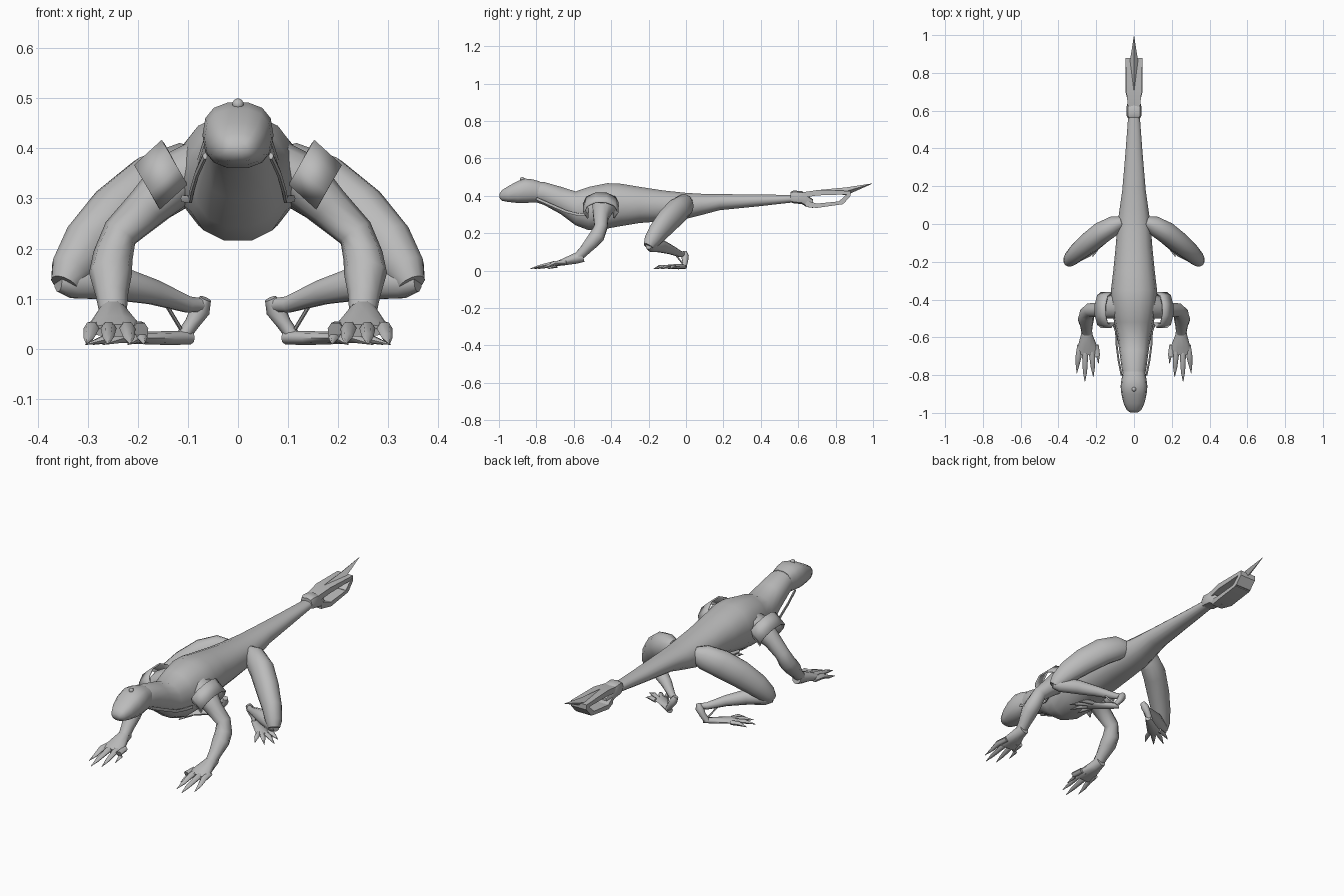
import bpy, bmesh, math
from mathutils import Vector

grey = bpy.data.materials.new("plain grey")
grey.diffuse_color = (0.5, 0.5, 0.5, 1)


def finish(name, bm, mirror=False, angle=40):
    bmesh.ops.recalc_face_normals(bm, faces=bm.faces)
    me = bpy.data.meshes.new(name)
    bm.to_mesh(me)
    bm.free()
    me.materials.append(grey)
    ob = bpy.data.objects.new(name, me)
    bpy.context.collection.objects.link(ob)
    bpy.ops.object.select_all(action='DESELECT')
    ob.select_set(True)
    bpy.context.view_layer.objects.active = ob
    bpy.ops.object.shade_smooth_by_angle(angle=math.radians(angle))
    if mirror:
        ob.modifiers.new("mirror", 'MIRROR')
    return ob


def skin(bm, rings):
    """Join rings of points into a closed tube with capped ends."""
    vs = [[bm.verts.new(p) for p in r] for r in rings]
    n = len(vs[0])
    for a, b in zip(vs, vs[1:]):
        for i in range(n):
            bm.faces.new((a[i], a[(i + 1) % n], b[(i + 1) % n], b[i]))
    bm.faces.new(vs[0])
    bm.faces.new(vs[-1])


def limb(bm, rows, ref=(0, 0, 1), n=10):
    """Tube along a path; each row is x, y, z, side radius, other radius."""
    pts = [Vector(r[:3]) for r in rows]
    rings = []
    for i, r in enumerate(rows):
        t = pts[min(i + 1, len(pts) - 1)] - pts[max(i - 1, 0)]
        u = t.cross(Vector(ref)).normalized()
        v = u.cross(t).normalized()
        rings.append([pts[i] + u * r[3] * math.cos(k * math.tau / n)
                      + v * r[4] * math.sin(k * math.tau / n) for k in range(n)])
    skin(bm, rings)


def trunk(name, rows, n=14, power=1.0):
    """Body loft along y; each row is y, top, bottom, half width."""
    rings = []
    for y, top, bot, w in rows:
        ring = []
        for k in range(n):
            a = (k + 0.5) * math.tau / n if n == 4 else k * math.tau / n
            c, s = math.cos(a), math.sin(a)
            ring.append((w * math.copysign(abs(c) ** power, c), y,
                         (top + bot) / 2 + (top - bot) / 2 * math.copysign(abs(s) ** power, s)))
        rings.append(ring)
    bm = bmesh.new()
    skin(bm, rings)
    return finish(name, bm)


# Torso and tail
trunk("torso", [
    (-0.82, 0.475, 0.37, 0.055), (-0.76, 0.475, 0.35, 0.066), (-0.67, 0.45, 0.30, 0.078),
    (-0.59, 0.425, 0.24, 0.09), (-0.52, 0.45, 0.213, 0.105), (-0.42, 0.47, 0.222, 0.122),
    (-0.35, 0.467, 0.235, 0.122), (-0.25, 0.45, 0.252, 0.11), (-0.12, 0.43, 0.262, 0.097),
    (0.0, 0.417, 0.275, 0.088), (0.08, 0.412, 0.295, 0.076), (0.18, 0.41, 0.322, 0.062),
    (0.38, 0.407, 0.342, 0.045), (0.58, 0.405, 0.365, 0.03)], power=0.9)

# Head with a small ball on the brow
trunk("head", [
    (-0.998, 0.41, 0.39, 0.02), (-0.985, 0.43, 0.373, 0.038), (-0.95, 0.452, 0.366, 0.055),
    (-0.90, 0.48, 0.36, 0.067), (-0.86, 0.493, 0.36, 0.071), (-0.82, 0.489, 0.363, 0.066),
    (-0.78, 0.477, 0.365, 0.058)], power=0.8)
bm = bmesh.new()
bmesh.ops.create_uvsphere(bm, u_segments=10, v_segments=8, radius=0.012)
bmesh.ops.translate(bm, verts=bm.verts, vec=(0, -0.875, 0.488))
finish("brow_ball", bm)

# Tail collar
trunk("tail_collar", [
    (0.56, 0.42, 0.365, 0.033), (0.575, 0.428, 0.36, 0.04), (0.62, 0.425, 0.355, 0.04),
    (0.645, 0.405, 0.34, 0.033), (0.68, 0.38, 0.335, 0.022)], n=8, power=0.7)


def box_loft(bm, rows):
    """Rectangular bar; each row is y, top, bottom, half width."""
    skin(bm, [[(-w, y, b), (w, y, b), (w, y, t), (-w, y, t)] for y, t, b, w in rows])


# Slotted tail blade: lower plate, rear riser, upper plate and spike
bm = bmesh.new()
box_loft(bm, [(0.64, 0.375, 0.34, 0.03), (0.70, 0.358, 0.335, 0.045), (0.84, 0.372, 0.355, 0.045)])
box_loft(bm, [(0.82, 0.372, 0.354, 0.045), (0.845, 0.395, 0.36, 0.045), (0.88, 0.425, 0.40, 0.045)])
box_loft(bm, [(0.60, 0.415, 0.385, 0.03), (0.70, 0.43, 0.402, 0.04), (0.88, 0.426, 0.408, 0.045)])
finish("tail_blade", bm, angle=20)
bm = bmesh.new()
limb(bm, [(0, 0.60, 0.40, 0.02, 0.012), (0, 0.70, 0.418, 0.013, 0.012), (0, 0.86, 0.425, 0.022, 0.02),
          (0, 0.995, 0.465, 0.001, 0.001)], n=4)
finish("tail_spike", bm, angle=20)

# Front limbs
bm = bmesh.new()
limb(bm, [(0.07, -0.43, 0.36, 0.06, 0.075), (0.13, -0.445, 0.335, 0.055, 0.06),
          (0.18, -0.455, 0.285, 0.043, 0.042), (0.235, -0.455, 0.232, 0.036, 0.036),
          (0.25, -0.475, 0.185, 0.04, 0.042), (0.255, -0.505, 0.15, 0.043, 0.038),
          (0.252, -0.545, 0.105, 0.032, 0.029), (0.25, -0.575, 0.075, 0.028, 0.026)], ref=(0, 1, 0))
finish("front_leg", bm, True, 60)
bm = bmesh.new()
limb(bm, [(0.25, -0.55, 0.075, 0.025, 0.03), (0.25, -0.59, 0.065, 0.032, 0.03),
          (0.247, -0.65, 0.047, 0.052, 0.02), (0.245, -0.69, 0.036, 0.06, 0.013)])
finish("front_palm", bm, True, 60)
bm = bmesh.new()
for bx, tx, ty in ((0.20, 0.188, -0.74), (0.225, 0.215, -0.81), (0.258, 0.26, -0.835), (0.287, 0.303, -0.79)):
    limb(bm, [(bx, -0.64, 0.042, 0.013, 0.014), (bx * 0.6 + tx * 0.4, -0.70, 0.04, 0.016, 0.014),
              (bx * 0.3 + tx * 0.7, ty + 0.05, 0.022, 0.011, 0.009), (tx, ty, 0.009, 0.001, 0.001)], n=6)
finish("front_fingers", bm, True, 60)

# Open shoulder cuffs
bm = bmesh.new()
edges = []
for cx, cz in ((0.122, 0.364), (0.177, 0.314)):
    ring = []
    for k in range(8):
        a = math.radians(-40 + k * 260 / 7)
        s = math.sin(a) * 0.065
        ring.append(bm.verts.new((cx + 0.5 * s, -0.455 + 0.095 * math.cos(a), cz + 0.86 * s)))
    edges.append(ring)
for i in range(7):
    bm.faces.new((edges[0][i], edges[0][i + 1], edges[1][i + 1], edges[1][i]))
cuff = finish("shoulder_cuff", bm, True, 30)
cuff.modifiers.new("thickness", 'SOLIDIFY').thickness = 0.008

# Cords from the jaw to the shoulders
bm = bmesh.new()
limb(bm, [(0.066, -0.80, 0.385, 0.005, 0.008), (0.082, -0.72, 0.35, 0.005, 0.008),
          (0.092, -0.64, 0.315, 0.005, 0.008), (0.095, -0.57, 0.298, 0.005, 0.008),
          (0.11, -0.53, 0.30, 0.005, 0.008)], n=6)
finish("neck_cord", bm, True, 60)

# Hind limbs
bm = bmesh.new()
limb(bm, [(0.06, 0.01, 0.36, 0.03, 0.04), (0.10, -0.005, 0.352, 0.05, 0.062),
          (0.17, -0.045, 0.32, 0.058, 0.07), (0.24, -0.10, 0.265, 0.056, 0.068),
          (0.30, -0.15, 0.205, 0.048, 0.058), (0.335, -0.185, 0.155, 0.04, 0.044),
          (0.347, -0.20, 0.128, 0.028, 0.03)], n=12)
finish("thigh", bm, True, 60)
bm = bmesh.new()
limb(bm, [(0.36, -0.20, 0.135, 0.018, 0.022), (0.33, -0.185, 0.135, 0.033, 0.036),
          (0.25, -0.14, 0.133, 0.036, 0.037), (0.17, -0.085, 0.113, 0.027, 0.026),
          (0.10, -0.03, 0.088, 0.017, 0.017), (0.072, -0.012, 0.087, 0.012, 0.014)])
finish("shin", bm, True, 60)
bm = bmesh.new()
limb(bm, [(0.065, -0.01, 0.10, 0.012, 0.014), (0.075, -0.005, 0.078, 0.02, 0.02),
          (0.092, -0.005, 0.05, 0.015, 0.016), (0.112, -0.012, 0.022, 0.014, 0.016)], ref=(0, 1, 0), n=8)
limb(bm, [(0.145, -0.06, 0.09, 0.004, 0.004), (0.115, -0.02, 0.04, 0.004, 0.004)], n=6)
finish("ankle", bm, True, 60)
bm = bmesh.new()
limb(bm, [(0.095, -0.005, 0.022, 0.014, 0.014), (0.14, -0.04, 0.021, 0.022, 0.014),
          (0.20, -0.085, 0.021, 0.033, 0.012), (0.22, -0.10, 0.019, 0.03, 0.009)], n=8)
for bx, by, tx, ty in ((0.19, -0.105, 0.22, -0.175), (0.20, -0.09, 0.27, -0.17),
                       (0.21, -0.08, 0.305, -0.135), (0.215, -0.06, 0.29, -0.085)):
    mx, my = (bx + tx) / 2, (by + ty) / 2
    limb(bm, [(bx, by, 0.021, 0.011, 0.011), (mx, my, 0.021, 0.012, 0.011),
              (tx, ty, 0.008, 0.001, 0.001)], n=6)
finish("hind_foot", bm, True, 60)
